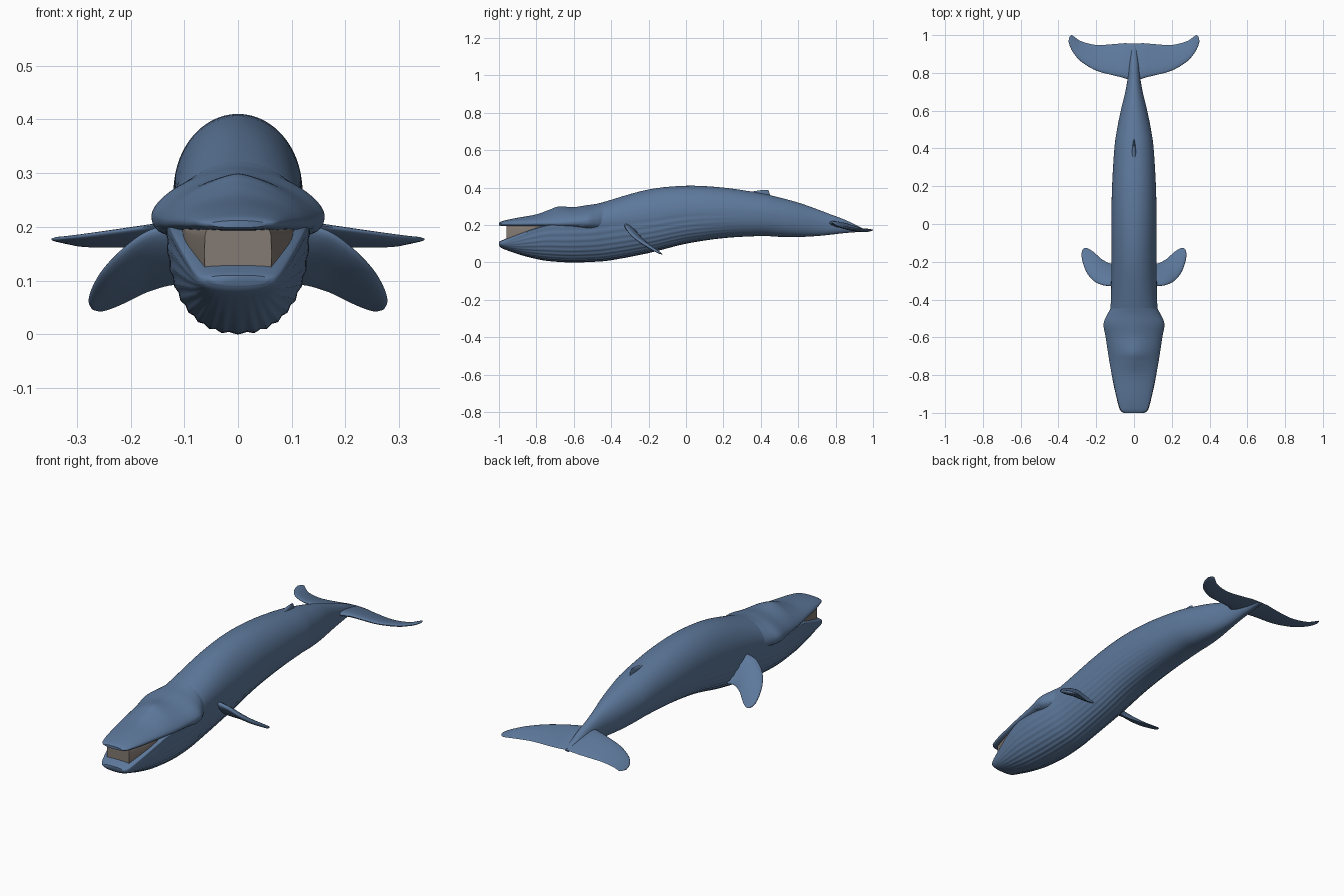
import bpy, bmesh, math
from mathutils import Vector


def material(name, color):
    m = bpy.data.materials.new(name)
    m.diffuse_color = (*color, 1)
    return m


BLUE = material("slate blue skin", (0.11, 0.19, 0.33))
BROWN = material("grey brown baleen", (0.23, 0.195, 0.17))


def spline(rows, steps):
    """Catmull-Rom interpolation through rows of numbers."""
    out = []
    for i in range(len(rows) - 1):
        a, b = rows[max(i - 1, 0)], rows[i]
        c, d = rows[i + 1], rows[min(i + 2, len(rows) - 1)]
        for k in range(steps):
            t = k / steps
            out.append([0.5 * (2 * q + (r - p) * t + (2 * p - 5 * q + 4 * r - s) * t * t
                               + (3 * q - p - 3 * r + s) * t ** 3)
                        for p, q, r, s in zip(a, b, c, d)])
    return out + [list(rows[-1])]


def loft(name, rings, mat, mirror=False, angle=50):
    """Skin a list of closed rings, capping both ends."""
    bm = bmesh.new()
    vs = [[bm.verts.new(p) for p in ring] for ring in rings]
    n = len(vs[0])
    for a, b in zip(vs, vs[1:]):
        for j in range(n):
            bm.faces.new((a[j], a[(j + 1) % n], b[(j + 1) % n], b[j]))
    bm.faces.new(vs[0])
    bm.faces.new(vs[-1])
    bmesh.ops.recalc_face_normals(bm, faces=bm.faces)
    me = bpy.data.meshes.new(name)
    bm.to_mesh(me)
    bm.free()
    ob = bpy.data.objects.new(name, me)
    bpy.context.collection.objects.link(ob)
    me.materials.append(mat)
    bpy.ops.object.select_all(action='DESELECT')
    ob.select_set(True)
    bpy.context.view_layer.objects.active = ob
    bpy.ops.object.shade_smooth_by_angle(angle=math.radians(angle))
    if mirror:
        ob.modifiers.new("mirror", 'MIRROR')
    return ob


def power(v, e):
    return math.copysign(abs(v) ** e, v)


def trunk(name, rows, mat, n, e_low, steps=5, groove=0.0):
    """Rows: y, half width, widest z, top z, bottom z, top exponent."""
    rings = []
    for y, w, mid, top, bot, e_top in spline(rows, steps):
        fade = max(0, min(1, (y + 1) / 0.15, (0.3 - y) / 0.4))
        ring = []
        for j in range(n):
            a = 2 * math.pi * j / n
            c, s = math.cos(a), math.sin(a)
            e = e_top if s > 0 else e_low
            g = 1.0
            if s < -0.05:
                g -= groove * fade * (0.5 - 0.5 * math.cos(a * 36))
            h = top - mid if s > 0 else mid - bot
            ring.append((w * power(c, e) * g, y, mid + h * power(s, e) * g))
        rings.append(ring)
    return loft(name, rings, mat)


def blade(name, rows, normal, mirror=True, n=24):
    """Rows: leading edge xyz, trailing edge xyz, half thickness."""
    nv = Vector(normal).normalized()
    rings = []
    for r in spline(rows, 6):
        lead, trail, th = Vector(r[:3]), Vector(r[3:6]), r[6]
        ring = []
        for j in range(n):
            a = 2 * math.pi * j / n
            u = (1 - math.cos(a)) / 2
            ring.append(lead.lerp(trail, u) + nv * th * math.sin(a) * (1.25 - 0.75 * u))
        rings.append(ring)
    return loft(name, rings, BLUE, mirror, 70)


# Body with lower jaw and throat grooves
trunk("body_and_lower_jaw", [
    (-1.0, .055, .102, .110, .092, .7),
    (-.98, .076, .106, .120, .074, .7),
    (-.90, .097, .138, .152, .045, .7),
    (-.82, .114, .170, .182, .023, .7),
    (-.74, .126, .194, .206, .008, .8),
    (-.62, .134, .200, .240, .000, .9),
    (-.50, .131, .205, .300, .003, 1),
    (-.40, .122, .220, .335, .012, 1),
    (-.20, .120, .240, .390, .050, 1),
    (0.0, .120, .265, .410, .100, 1),
    (0.2, .116, .270, .400, .130, 1),
    (0.4, .104, .260, .370, .141, 1),
    (0.5, .090, .245, .347, .137, 1),
    (0.6, .070, .230, .320, .136, 1),
    (0.7, .046, .215, .285, .141, 1),
    (0.77, .034, .205, .258, .148, 1),
    (0.85, .026, .195, .228, .157, 1),
    (0.95, .012, .170, .180, .165, 1)], BLUE, 144, 0.85, 5, 0.022)

# Upper jaw, blowhole ridge and brow
trunk("upper_jaw", [
    (-1.0, .050, .206, .212, .199, 1),
    (-.985, .070, .207, .220, .195, 1),
    (-.95, .083, .208, .229, .193, 1),
    (-.90, .096, .208, .239, .191, 1.05),
    (-.80, .117, .210, .257, .189, 1.2),
    (-.73, .130, .211, .282, .186, 1.35),
    (-.68, .138, .212, .299, .183, 1.4),
    (-.60, .150, .216, .296, .180, 1.25),
    (-.53, .161, .222, .306, .172, 1.2),
    (-.48, .142, .222, .313, .170, 1.1),
    (-.43, .115, .222, .325, .175, 1),
    (-.35, .090, .240, .342, .200, 1)], BLUE, 64, 0.7)

# Baleen curtain filling the open mouth
trunk("baleen", [
    (-.960, .062, .150, .204, .095, .35),
    (-.90, .080, .160, .204, .110, .35),
    (-.82, .100, .180, .204, .130, .35),
    (-.72, .105, .190, .204, .150, .35)], BROWN, 48, 0.35)

# Eyelid bumps under the brow
for side, label in ((-1, "left"), (1, "right")):
    bpy.ops.mesh.primitive_uv_sphere_add(segments=24, ring_count=12, radius=1,
                                         location=(side * .138, -.545, .203))
    lid = bpy.context.object
    lid.name = label + "_eyelid"
    lid.scale = (.016, .04, .014)
    lid.data.materials.append(BLUE)
    bpy.ops.object.shade_smooth()

# Flippers sweeping down and back
blade("flippers", [
    (.07, -.330, .205, .07, -.200, .090, .018),
    (.12, -.328, .203, .12, -.210, .092, .018),
    (.17, -.322, .190, .165, -.190, .080, .015),
    (.215, -.300, .158, .195, -.165, .066, .013),
    (.25, -.258, .122, .218, -.145, .055, .011),
    (.27, -.208, .090, .238, -.132, .047, .009),
    (.278, -.165, .064, .255, -.126, .043, .007),
    (.273, -.138, .050, .265, -.128, .045, .003)], (0, .6, .8))

# Tail flukes
blade("tail_flukes", [
    (0, .750, .212, 0, .955, .175, .018),
    (.05, .772, .214, .05, .957, .172, .015),
    (.10, .785, .210, .10, .953, .168, .012),
    (.20, .812, .196, .20, .948, .163, .010),
    (.28, .860, .185, .28, .968, .163, .008),
    (.32, .905, .180, .318, .993, .169, .006),
    (.338, .938, .178, .332, 1.0, .174, .005),
    (.347, .968, .177, .342, .990, .176, .002)], (0, .2, 1))

# Small dorsal fin
blade("dorsal_fin", [
    (0, .270, .370, 0, .465, .335, .016),
    (0, .340, .377, 0, .450, .360, .011),
    (0, .385, .384, 0, .444, .378, .007),
    (0, .415, .388, 0, .440, .386, .003)], (1, 0, 0), mirror=False)
